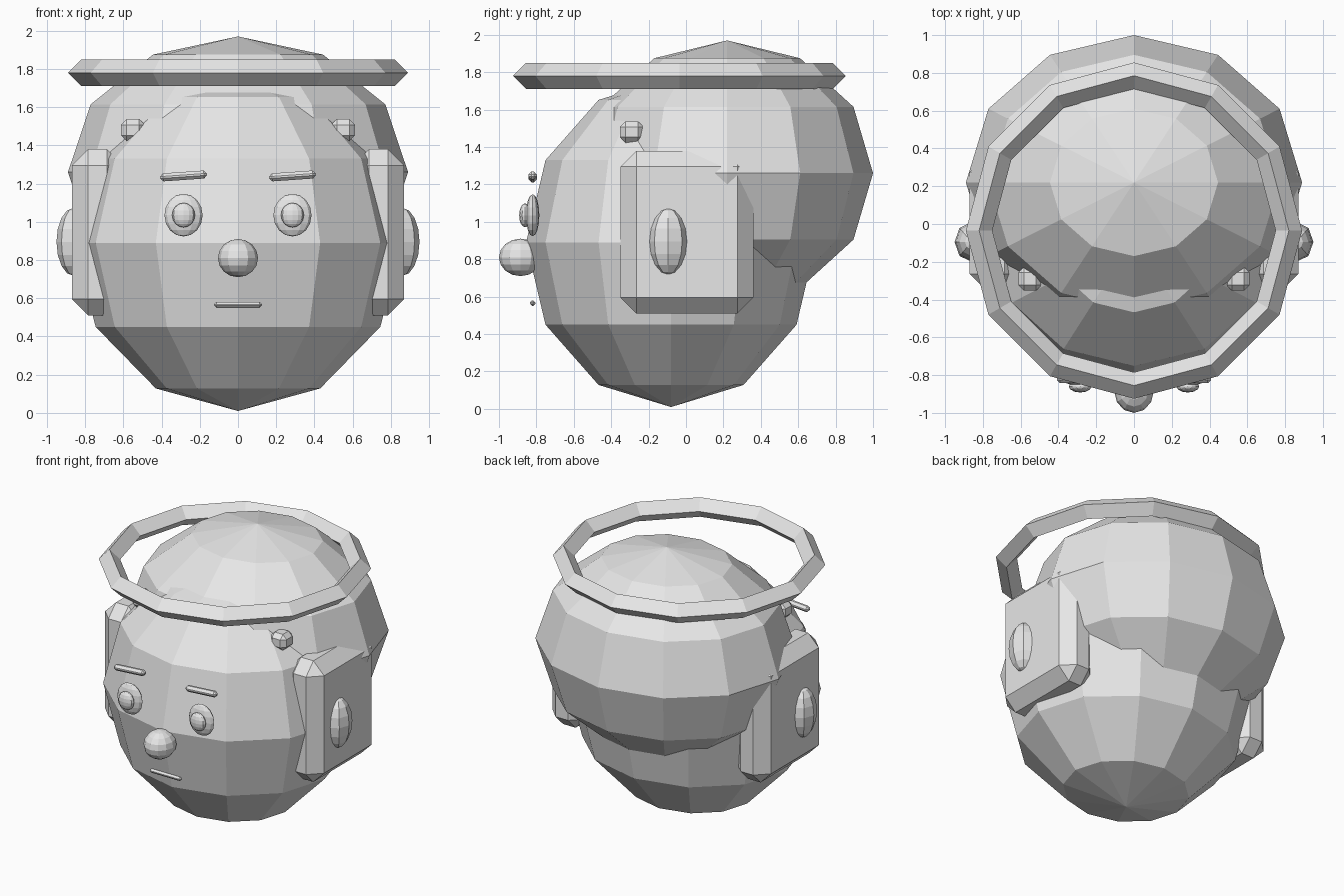
import bpy
import math

if "Cube" in bpy.data.objects:
    bpy.data.objects.remove(bpy.data.objects["Cube"], do_unlink=True)

grey = bpy.data.materials.new("light_grey")
grey.use_nodes = True
colour = (0.8, 0.8, 0.8, 1)
grey.diffuse_color = colour
grey.node_tree.nodes["Principled BSDF"].inputs["Base Color"].default_value = colour


def finish(name):
    ob = bpy.context.object
    ob.name = name
    ob.data.materials.append(grey)
    return ob


def ball(name, loc, radii, segments=12, rings=6):
    """Flat-shaded ellipsoid with its poles along z."""
    bpy.ops.mesh.primitive_uv_sphere_add(segments=segments, ring_count=rings, radius=1, location=loc)
    ob = finish(name)
    ob.scale = radii
    return ob


def block(name, loc, size, bevel, tilt=0):
    """Box with chamfered edges."""
    bpy.ops.mesh.primitive_cube_add(size=1, location=loc, rotation=(0, tilt, 0))
    ob = finish(name)
    ob.scale = size
    bpy.ops.object.transform_apply(location=False, rotation=False, scale=True)
    mod = ob.modifiers.new("chamfer", "BEVEL")
    mod.width = bevel
    mod.segments = 1
    return ob


# Head and the hair mass overlapping its back and crown
ball("head", (0, -0.08, 0.89), (0.86, 0.775, 0.88))
ball("hair", (0, 0.22, 1.26), (0.89, 0.78, 0.71))

# Ring resting around the crown, with a diamond section
bpy.ops.mesh.primitive_torus_add(major_segments=12, minor_segments=4, major_radius=0.82,
                                 minor_radius=0.07, location=(0, -0.035, 1.78))
finish("halo_ring")

# Nose and mouth
ball("nose", (0, -0.885, 0.81), (0.105, 0.115, 0.1), 12, 8)
block("mouth", (0, -0.82, 0.565), (0.25, 0.03, 0.03), 0.012)

# Paired parts
for side, s in (("left", 1), ("right", -1)):
    ball(side + "_eye", (s * 0.285, -0.82, 1.035), (0.1, 0.036, 0.112), 12, 8)
    ball(side + "_pupil", (s * 0.285, -0.86, 1.035), (0.06, 0.032, 0.064), 12, 8)
    block(side + "_eyebrow", (s * 0.285, -0.82, 1.24), (0.245, 0.046, 0.042), 0.016, math.radians(-4))
    block(side + "_ear_pad", (s * 0.735, 0.005, 0.945), (0.27, 0.71, 0.87), 0.085)
    ball(side + "_ear_knob", (s * 0.86, -0.095, 0.895), (0.09, 0.105, 0.178), 8, 8)
    block(side + "_temple_stud", (s * 0.55, -0.29, 1.48), (0.125, 0.125, 0.115), 0.03)
